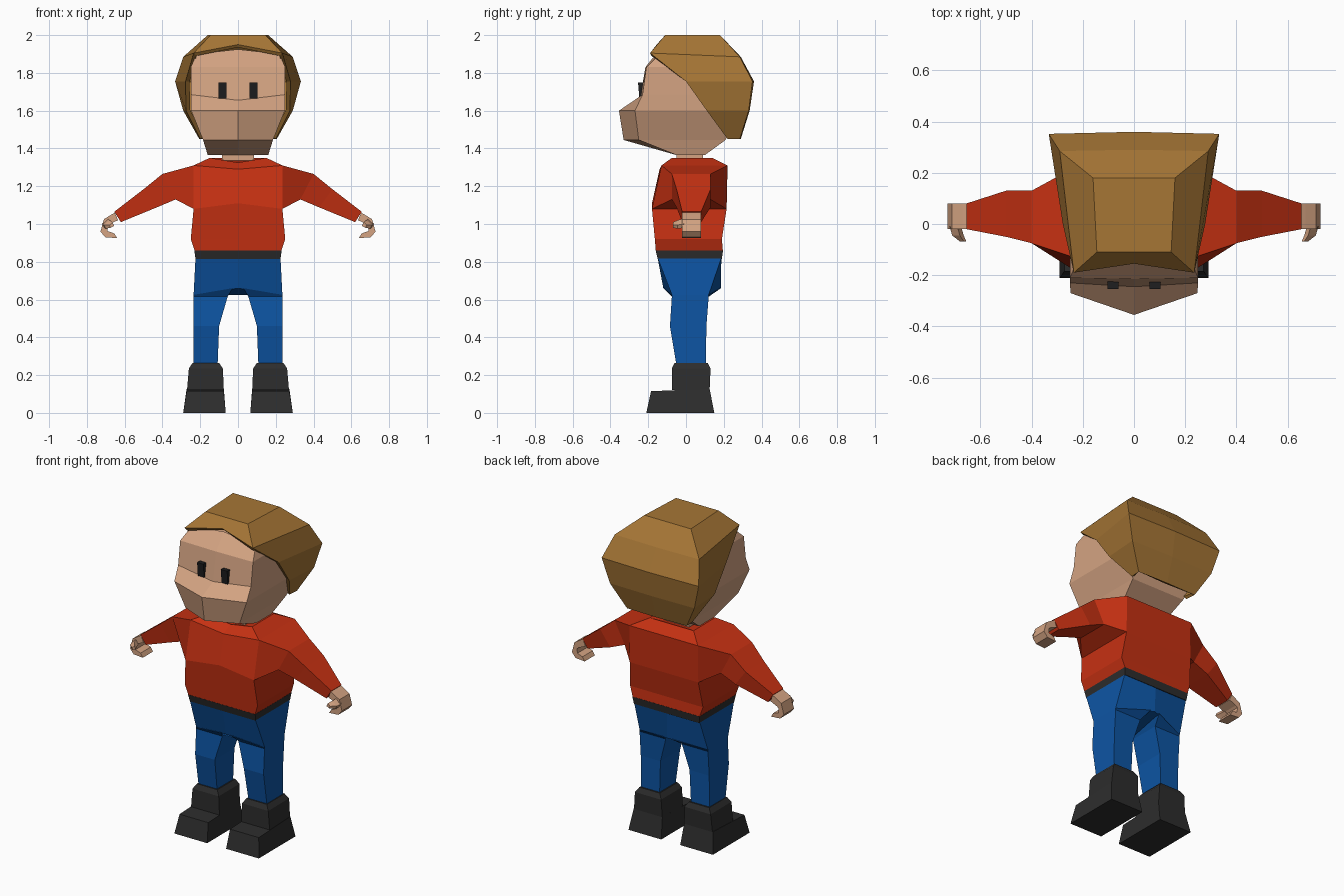
import bpy, bmesh

cube = bpy.data.objects.get("Cube")
if cube:
    bpy.data.objects.remove(cube, do_unlink=True)


def material(name, r, g, b):
    m = bpy.data.materials.new(name)
    m.use_nodes = True
    m.diffuse_color = (r, g, b, 1)
    bsdf = next(n for n in m.node_tree.nodes if n.type == 'BSDF_PRINCIPLED')
    bsdf.inputs["Base Color"].default_value = (r, g, b, 1)
    bsdf.inputs["Roughness"].default_value = 0.9
    return m


SKIN = material("skin", .66, .37, .225)
HAIR = material("hair_brown", .38, .18, .036)
RED = material("sweater_red", .56, .03, .006)
BLUE = material("trouser_blue", .004, .09, .37)
DARK = material("boot_charcoal", .026, .026, .026)
BLACK = material("eye_black", .013, .013, .014)


def loft(name, rings, mat, caps=(True, True)):
    """Skin closed rings of points; None leaves an opening."""
    bm = bmesh.new()
    rows = [[bm.verts.new(p) if p else None for p in ring] for ring in rings]
    n = len(rows[0])
    for lo, hi in zip(rows, rows[1:]):
        for i in range(n):
            j = (i + 1) % n
            quad = [lo[i], lo[j], hi[j], hi[i]]
            if all(quad):
                bm.faces.new(quad)
    for cap, row in zip(caps, (rows[0], rows[-1])):
        if cap:
            bm.faces.new(row)
    bmesh.ops.recalc_face_normals(bm, faces=bm.faces)
    me = bpy.data.meshes.new(name)
    bm.to_mesh(me)
    bm.free()
    me.materials.append(mat)
    ob = bpy.data.objects.new(name, me)
    bpy.context.collection.objects.link(ob)
    return ob


def flip(p):
    return p and (-p[0], p[1], p[2])


def whole(half):
    """Complete a ring given from front centre to back centre."""
    return half + [flip(p) for p in reversed(half[1:-1])]


def band(x, front, back, z, centre_z=None, bulge=0):
    """Six-sided body ring with an optional shifted front centre."""
    cz = z if centre_z is None else centre_z
    return whole([(0, front - bulge, cz), (x, front, z), (x, back, z), (0, back, z)])


def rect(x0, x1, y0, y1, z):
    return [(x0, y0, z), (x1, y0, z), (x1, y1, z), (x0, y1, z)]


def pair(name, rings, mat):
    """Left part and its mirrored right twin."""
    loft("left_" + name, rings, mat)
    loft("right_" + name, [[flip(p) for p in r] for r in rings], mat)


# Torso
loft("sweater", [
    band(.23, -.16, .195, .86),
    band(.25, -.165, .19, .92),
    band(.235, -.18, .215, 1.08, 1.11),
    band(.235, -.13, .22, 1.31, 1.29, .01),
    band(.15, -.075, .14, 1.35, 1.325),
    band(.09, -.05, .1, 1.335, 1.315),
], RED)
loft("belt", [band(.225, -.15, .19, .815), band(.231, -.161, .196, .86)], DARK)
loft("neck", [band(.085, -.05, .09, 1.28), band(.085, -.05, .09, 1.4)], SKIN)

# Trousers: hips, then one leg per side
hip = [(.03, -.12, .66), (.235, -.075, .625), (.235, .12, .625), (.03, .185, .66)]
loft("trouser_hips", [band(.225, -.15, .187, .82), whole(
    [(0, -.12, .66)] + hip[1:3] + [(0, .185, .66)])], BLUE)
pair("trouser_leg", [
    hip,
    [(.055, -.075, .615), (.235, -.075, .615), (.235, .12, .615), (.055, .12, .615)],
    rect(.1, .235, -.085, .108, .46),
    rect(.108, .235, -.05, .105, .25),
], BLUE)

# Boots
pair("boot_shaft", [
    rect(.075, .27, -.075, .125, .12),
    rect(.08, .26, -.075, .13, .235),
    rect(.1, .24, -.06, .115, .265),
], DARK)
pair("boot_foot", [
    rect(.065, .29, -.21, .15, 0),
    [(.075, -.185, .115), (.272, -.185, .115), (.272, .125, .127), (.075, .125, .127)],
], DARK)


# Sleeves
def sleeve(xt, zt, xb, zb, front, back):
    return [(xt, front, zt), (xt, back, zt), (xb, back, zb), (xb, front, zb)]


pair("sleeve", [
    [(.235, -.13, 1.31), (.235, .22, 1.31), (.235, .215, 1.08), (.235, -.18, 1.08)],
    sleeve(.4, 1.265, .33, 1.13, -.075, .13),
    sleeve(.5, 1.184, .43, 1.088, -.05, .13),
    sleeve(.655, 1.065, .62, 1.01, -.02, .08),
], RED)

# Curled hands: a hooked outline with depth, plus a thumb
hook = [(.635, 1.02), (.652, 1.06), (.67, 1.05), (.71, 1.025), (.728, .96), (.703, .93),
        (.64, .925), (.655, .95), (.69, .962), (.693, .99), (.68, 1.0)]
pair("hand", [[(x, y, z) for x, z in hook] for y in (-.02, .08)], SKIN)
pair("thumb", [
    [(x, -.01, z) for x, z in ((.675, 1.0), (.71, .98), (.72, 1.0), (.69, 1.03))],
    [(x, -.045, z) for x, z in ((.665, .995), (.7, .975), (.71, .995), (.68, 1.02))],
    [(x, -.068, z) for x, z in ((.655, .99), (.675, .98), (.68, .995), (.665, 1.01))],
], SKIN)

# Head
loft("head", [
    band(.16, -.05, .1, 1.365),
    band(.185, -.25, .21, 1.445, bulge=.08),
    band(.248, -.27, .27, 1.6, bulge=.085),
    band(.25, -.23, .27, 1.685, 1.655, .015),
    band(.25, -.21, .27, 1.83, bulge=.005),
    band(.22, -.14, .2, 1.9, 1.925),
], SKIN)
pair("eye", [rect(.06, .103, -.247, -.2, 1.665), rect(.06, .103, -.254, -.2, 1.75)], BLACK)

# Hair: shell open at the face
hair = loft("hair", [whole(h) for h in (
    [(0, -.11, 2), (.145, -.11, 2), (.16, .18, 2), (0, .18, 2)],
    [(0, -.155, 1.95), (.235, -.19, 1.905), (.29, .285, 1.885), (0, .29, 1.885)],
    [None, (.278, .0, 1.755), (.333, .352, 1.755), (0, .36, 1.755)],
    [None, (.275, .11, 1.6), (.29, .332, 1.6), (0, .337, 1.6)],
    [None, (.2, .22, 1.45), (.205, .285, 1.45), (0, .29, 1.45)],
)], HAIR, (True, False))
shell = hair.modifiers.new("thickness", 'SOLIDIFY')
shell.thickness = .022
shell.offset = -1
